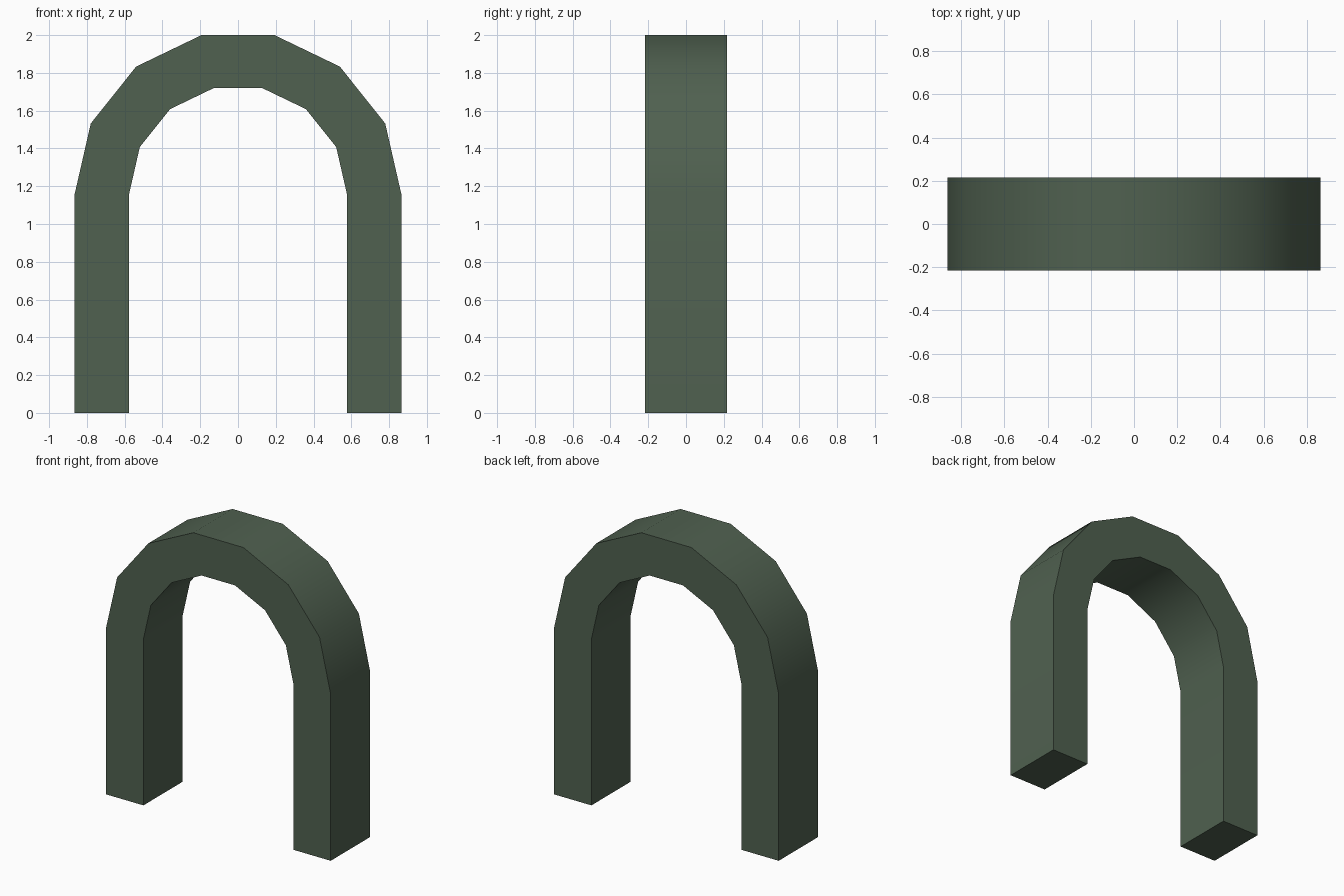
import bpy, bmesh, math

if "Cube" in bpy.data.objects:
    bpy.data.objects.remove(bpy.data.objects["Cube"])

OUTER, INNER = 0.865, 0.577      # radii of the arch
SPRING, HALF_DEPTH = 1.157, 0.216  # height where the curve starts, half depth
SEGMENTS = 7


def arch_line(r):
    """Points up the right leg, round the curve and down the left leg."""
    pts = [(r, 0.0)]
    for i in range(SEGMENTS + 1):
        a = math.pi * i / SEGMENTS
        pts.append((r * math.cos(a), SPRING + r * math.sin(a)))
    return pts + [(-r, 0.0)]


# Arch: a four-cornered section carried along the line
bm = bmesh.new()
rings = []
for (xo, zo), (xi, zi) in zip(arch_line(OUTER), arch_line(INNER)):
    rings.append([bm.verts.new(p) for p in (
        (xo, -HALF_DEPTH, zo), (xo, HALF_DEPTH, zo),
        (xi, HALF_DEPTH, zi), (xi, -HALF_DEPTH, zi))])
for a, b in zip(rings, rings[1:]):
    for k in range(4):
        n = (k + 1) % 4
        bm.faces.new((a[k], a[n], b[n], b[k]))

# Feet
bm.faces.new(rings[0])
bm.faces.new(rings[-1])
bmesh.ops.recalc_face_normals(bm, faces=bm.faces[:])

mesh = bpy.data.meshes.new("arch")
bm.to_mesh(mesh)
bm.free()
arch = bpy.data.objects.new("arch", mesh)
bpy.context.collection.objects.link(arch)

# Dark green stone colour
mat = bpy.data.materials.new("dark green")
mat.diffuse_color = (0.08, 0.119, 0.08, 1.0)
mat.use_nodes = True
mat.node_tree.nodes["Principled BSDF"].inputs["Base Color"].default_value = mat.diffuse_color
mesh.materials.append(mat)

# Smooth round the curve, sharp at the corners
bpy.context.view_layer.objects.active = arch
arch.select_set(True)
bpy.ops.object.shade_smooth_by_angle(angle=math.radians(30))
